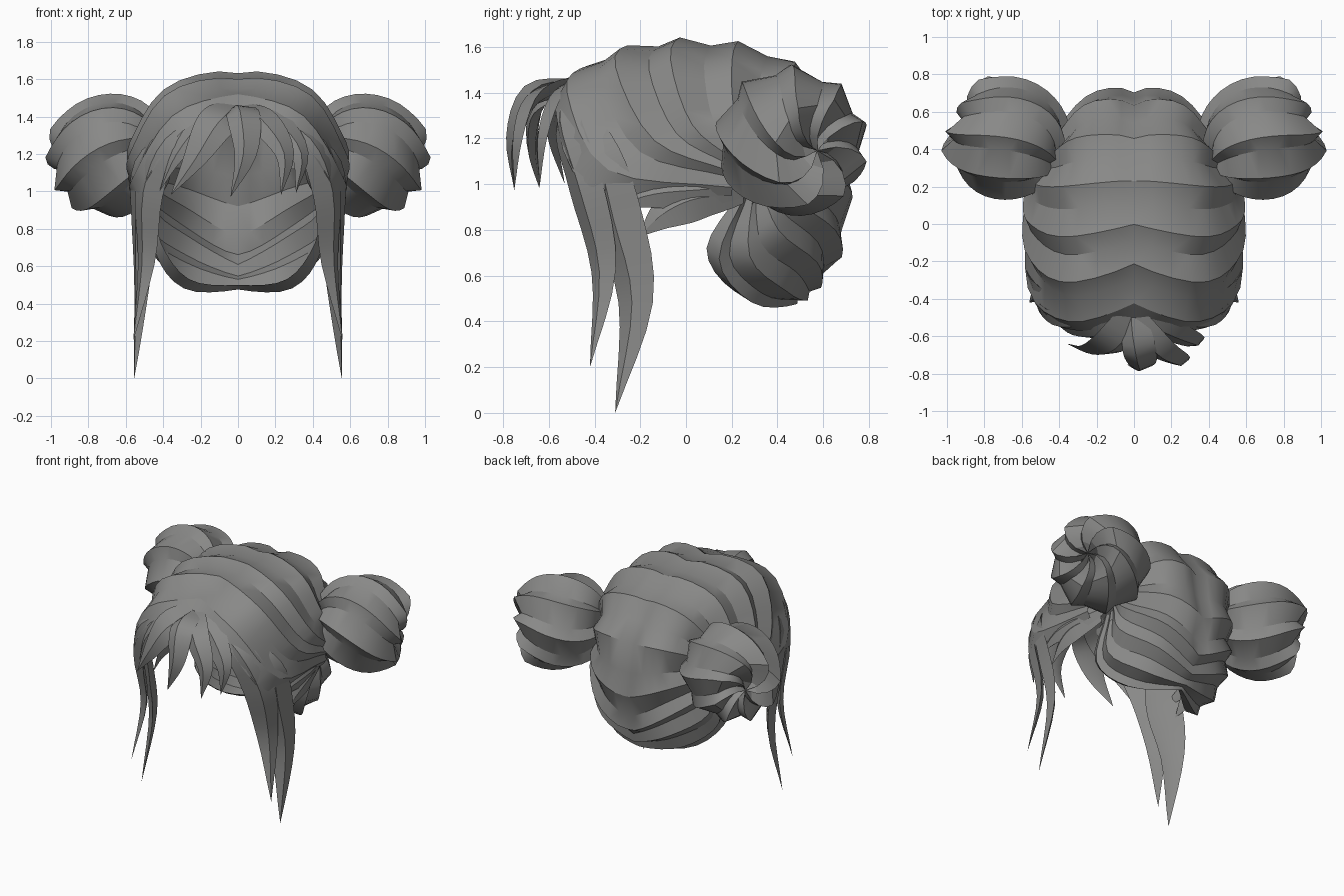
import bpy, bmesh, math
from mathutils import Vector

if "Cube" in bpy.data.objects:
    bpy.data.objects.remove(bpy.data.objects["Cube"])

hair = bpy.data.materials.new("hair_grey")
hair.diffuse_color = (0.25, 0.25, 0.245, 1)
hair.use_nodes = True
hair.node_tree.nodes["Principled BSDF"].inputs["Base Color"].default_value = hair.diffuse_color


def spline(pts, t):
    """Catmull-Rom point at t in 0..1 through equally spaced points."""
    pts = [Vector(p) for p in pts]
    n = len(pts) - 1
    i = min(int(t * n), n - 1)
    f = t * n - i
    b, c = pts[i], pts[i + 1]
    a = pts[i - 1] if i else b * 2 - c
    d = pts[i + 2] if i + 2 <= n else c * 2 - b
    return 0.5 * (2 * b + (c - a) * f + (2 * a - 5 * b + 4 * c - d) * f * f
                  + (3 * b - a - 3 * c + d) * f ** 3)


def grid_mesh(name, rows, closed=False, mirror=True, angle=28):
    """Skin rows of points; optionally wrap each row and mirror across x."""
    bm = bmesh.new()
    vs = [[bm.verts.new(p) for p in r] for r in rows]
    n = len(rows[0])
    for a, b in zip(vs, vs[1:]):
        for j in range(n if closed else n - 1):
            k = (j + 1) % n
            bm.faces.new((a[j], a[k], b[k], b[j]))
    bmesh.ops.remove_doubles(bm, verts=bm.verts, dist=0.0005)
    bmesh.ops.recalc_face_normals(bm, faces=bm.faces)
    me = bpy.data.meshes.new(name)
    bm.to_mesh(me)
    bm.free()
    me.materials.append(hair)
    ob = bpy.data.objects.new(name, me)
    bpy.context.collection.objects.link(ob)
    if mirror:
        ob.modifiers.new("Mirror", 'MIRROR').merge_threshold = 0.0005
    bpy.ops.object.select_all(action='DESELECT')
    ob.select_set(True)
    bpy.context.view_layer.objects.active = ob
    bpy.ops.object.shade_smooth_by_angle(angle=math.radians(angle))
    return ob


# Scalp: creases running from the centre parting to the bun root.
# Each row: parting (y, z), two points on the way, end at the bun.
creases = [
    ((-.50, 1.46), (.30, -.57, 1.32), (.53, -.42, .99), (.54, .20, .95)),
    ((-.29, 1.55), (.35, -.36, 1.44), (.55, -.20, 1.14), (.56, .20, 1.03)),
    ((-.09, 1.60), (.35, -.15, 1.48), (.55, -.04, 1.22), (.57, .20, 1.08)),
    ((.12, 1.60), (.35, .08, 1.49), (.53, .12, 1.28), (.56, .22, 1.14)),
    ((.35, 1.55), (.30, .32, 1.47), (.44, .30, 1.33), (.45, .30, 1.20)),
    ((.54, 1.40), (.25, .52, 1.37), (.40, .41, 1.26), (.42, .33, 1.15)),
    ((.67, 1.08), (.23, .61, 1.12), (.40, .45, 1.12), (.42, .35, 1.10)),
    ((.66, .76), (.23, .60, .90), (.41, .45, .99), (.43, .33, 1.06)),
    ((.60, .61), (.24, .57, .75), (.43, .42, .88), (.43, .32, 1.03)),
    ((.54, .53), (.26, .48, .62), (.44, .33, .74), (.43, .30, 1.00)),
    ((.49, .50), (.27, .33, .53), (.42, .19, .69), (.44, .28, .98)),
    ((.45, .50), (.26, .21, .54), (.41, .09, .72), (.45, .24, .97)),
]
creases = [((0, *c), m, n, e) for c, m, n, e in creases]
head = Vector((0, .1, 1.05))
rows = []
last = len(creases) - 1
for i in range(last + 1):
    for off, lift in ((0, 0), (.45, .045)):   # valley, then raised ridge
        if i == last and off:
            continue
        ctrl = [spline([c[k] for c in creases], (i + off) / last) for k in range(4)]
        row = []
        for s in range(13):
            u = s / 12
            p = spline(ctrl, u)
            # soft rise on both sides of the parting
            lobe = .04 * math.sin(math.pi * min(u / .55, 1) ** .65)
            lobe *= min(i + off, 1) * (1 if i < 8 else .3)
            p += (p - head).normalized() * (
                lobe + lift * (.4 + .6 * math.sin(math.pi * min(u + .1, 1))))
            if s == 0:
                p.x = 0
            row.append(p)
        rows.append(row)
grid_mesh("scalp_hair", rows)

# Buns: twisted ridged balls with a dimple at the outer pole
lobes, rings = 8, 18
axis = Vector((.78, .45, -.17)).normalized()
turn = axis.to_track_quat('Z', 'Y').to_matrix()
rows = []
for r in range(rings + 1):
    v = r / rings
    lat = math.pi * v
    row = []
    for k in range(lobes * 2):
        a = math.pi * (k + (0.35 if k % 2 else 0)) / lobes + 1.5 * (1 - v) ** 2.2
        rad = .332 if k % 2 else .292
        if v < .3 and k % 2:
            rad += .02 * math.sin(math.pi * v / .3)
        z = rad * math.cos(lat) - .1 * max(0, 1 - v / .22)
        ring = rad * math.sin(lat) ** .85 if 0 < r < rings else 0
        row.append(Vector((.68, .46, 1.19)) +
                   turn @ Vector((ring * math.cos(a), ring * math.sin(a), z)))
    rows.append(row)
grid_mesh("bun", rows, closed=True, angle=25)


def lock(name, path, width, thick=.03, mirror=False, fold=.0, blunt=.55, steps=12):
    """Tapered lock with a raised spine, facing away from the head."""
    rows = []
    for s in range(steps + 1):
        t = s / steps
        p = spline(path, t)
        tan = (spline(path, min(t + .02, 1)) - spline(path, max(t - .02, 0))).normalized()
        out = Vector((p.x, p.y - .05, (p.z - 1.1) * (p.z > 1.1)))
        side = tan.cross(out).normalized()
        up = side.cross(tan).normalized()
        w = width * math.sin(math.pi * (.12 + .88 * t) ** blunt) if s < steps else 0
        h = thick * (w / width)
        rows.append([p - side * w / 2, p + up * h + side * w * fold,
                     p + side * w / 2, p - up * h * .5])
    return grid_mesh(name, rows, closed=True, mirror=mirror)


# Fringe
lock("fringe_centre", [(0, -.49, 1.44), (.03, -.68, 1.40), (.04, -.76, 1.2), (-.04, -.75, .97)],
     .18, .04, fold=.1, blunt=.75)
lock("fringe_left_inner", [(-.01, -.49, 1.44), (-.12, -.63, 1.36), (-.23, -.67, 1.18), (-.36, -.64, .98)],
     .22, .04, fold=-.1, blunt=.65)
lock("fringe_left_outer", [(-.02, -.48, 1.44), (-.18, -.57, 1.36), (-.32, -.58, 1.2), (-.42, -.53, 1.0)], .16, .03)
lock("fringe_right_inner", [(.01, -.49, 1.44), (.14, -.66, 1.37), (.25, -.73, 1.2), (.23, -.75, .98)],
     .17, .04, fold=.1, blunt=.7)
lock("fringe_right_outer", [(.02, -.48, 1.44), (.2, -.57, 1.36), (.33, -.63, 1.2), (.31, -.64, .99)],
     .18, .035, blunt=.65)

# Long face-framing locks
lock("front_lock", [(.12, -.5, 1.43), (.37, -.52, 1.27), (.475, -.44, 1.0), (.49, -.36, .62), (.56, -.42, .2)],
     .21, .045, True, blunt=1.05, steps=16)
lock("side_lock", [(.36, -.45, 1.31), (.50, -.36, 1.12), (.505, -.29, .85), (.515, -.22, .48), (.555, -.31, 0)],
     .24, .05, True, blunt=1.15, steps=16)

# Short loose wisps below the temples
lock("temple_wisp_upper", [(.50, .28, .99), (.54, .05, .975), (.55, -.14, .955), (.53, -.32, .9)],
     .16, .03, True, blunt=.9)
lock("temple_wisp_lower", [(.49, .25, .95), (.53, .06, .94), (.54, -.08, .88), (.53, -.21, .77)],
     .19, .03, True, blunt=1.0)
